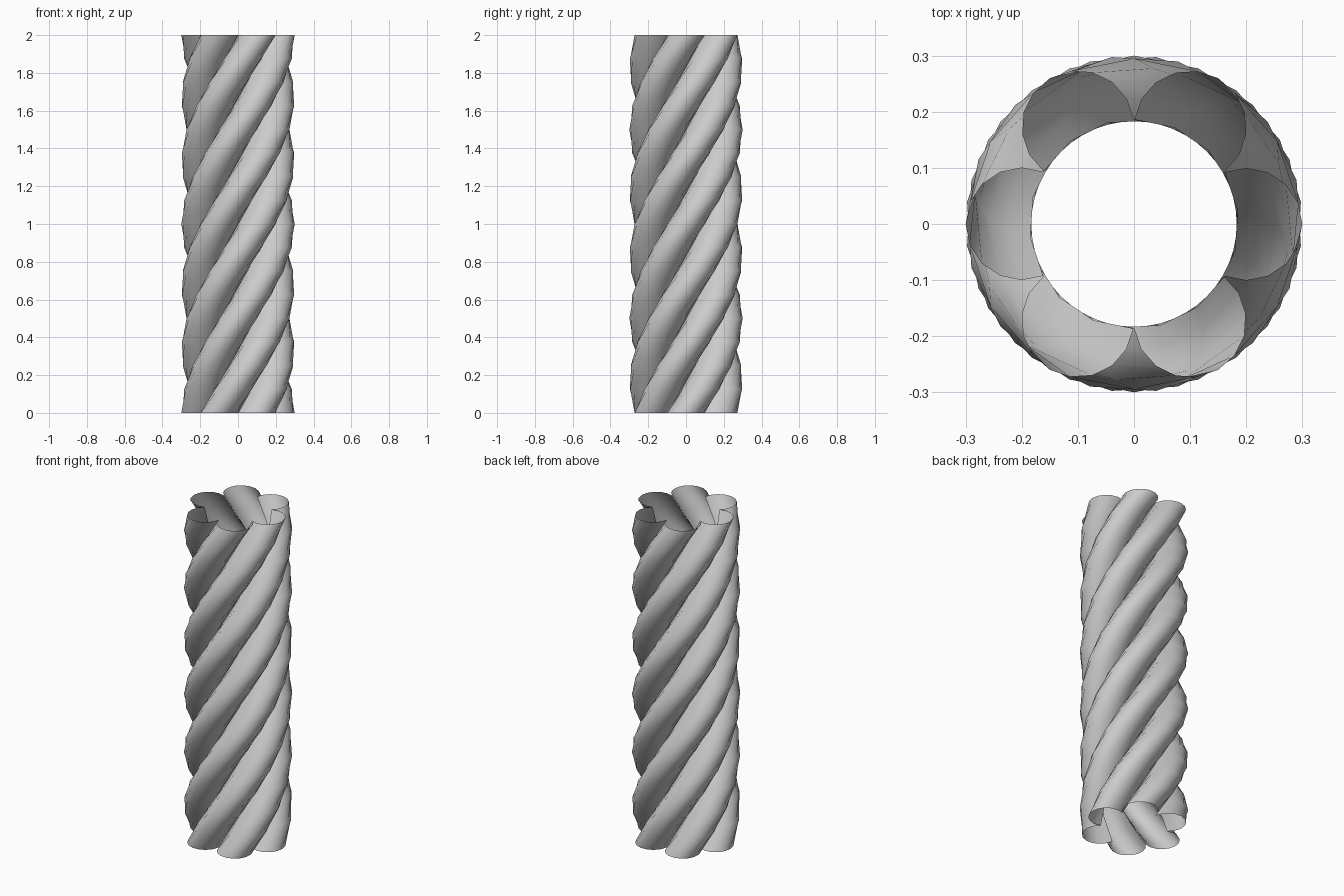
import bpy, bmesh
from math import sin, cos, pi, radians

if "Cube" in bpy.data.objects:
    bpy.data.objects.remove(bpy.data.objects["Cube"])

STRANDS = 6        # strands around the rope
RING = 0.2         # distance of strand centre from the axis
R = 0.1            # strand radius
HEIGHT = 2.0       # one full turn over this height
STEPS = 16         # sections along the twist

# Open arc profile (11 points of a 16-sided circle, inner side left open)
profile = [(RING + R * cos(k * pi / 8), R * sin(k * pi / 8)) for k in range(-5, 6)]

bm = bmesh.new()
for s in range(STRANDS):
    rows = []
    for i in range(STEPS + 1):
        a = 2 * pi * (s / STRANDS + i / STEPS)   # counter-clockwise going up
        z = HEIGHT * i / STEPS
        rows.append([bm.verts.new((x * cos(a) - y * sin(a),
                                   x * sin(a) + y * cos(a), z)) for x, y in profile])
    # Skin the sections into one twisted strand
    for lo, hi in zip(rows, rows[1:]):
        for j in range(len(profile) - 1):
            bm.faces.new((lo[j], lo[j + 1], hi[j + 1], hi[j]))

mesh = bpy.data.meshes.new("twisted_rope")
bm.to_mesh(mesh)
bm.free()
rope = bpy.data.objects.new("twisted_rope", mesh)
bpy.context.collection.objects.link(rope)

# Smooth shading
bpy.context.view_layer.objects.active = rope
rope.select_set(True)
bpy.ops.object.shade_smooth_by_angle(angle=radians(40))
